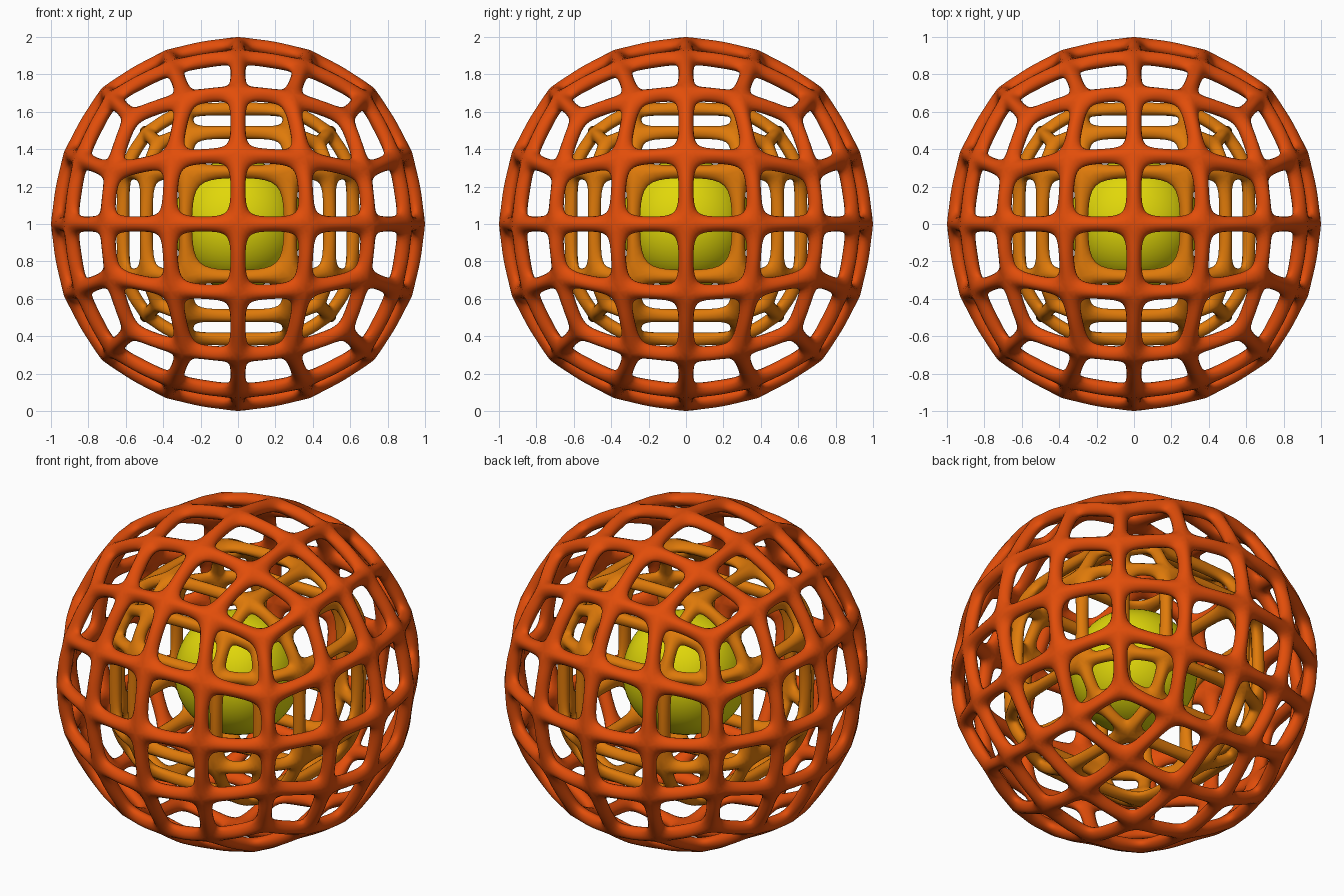
import bpy, bmesh, math
from mathutils import Vector

if "Cube" in bpy.data.objects:
    bpy.data.objects.remove(bpy.data.objects["Cube"])


def material(name, rgb):
    m = bpy.data.materials.new(name)
    m.diffuse_color = (*rgb, 1)
    m.use_nodes = True
    m.node_tree.nodes["Principled BSDF"].inputs["Base Color"].default_value = m.diffuse_color
    return m


def sphere_point(u):
    # equal-angle cube sphere, swelling slightly toward cube edges and corners
    d = Vector([math.tan(c * math.pi / 4) for c in u]).normalized()
    swell = 1 + 0.03 * min(1, (1 / max(abs(c) for c in d) - 1) / 0.414)
    return d * 0.97 * swell


def rounded_cube_point(u, core=0.28, radius=0.335):
    # large face squares with an edge strip split at 45 degrees
    sign = Vector([math.copysign(1, c) for c in u])
    out = Vector([math.copysign(1, c) if abs(c) > 0.9 else 0 for c in u])
    p = sign * core + out.normalized() * radius
    return p.normalized() * (0.735 * 0.8 + p.length * 0.2)


def base_cage(cuts, mapping):
    bm = bmesh.new()
    bmesh.ops.create_cube(bm, size=2)
    bmesh.ops.subdivide_edges(bm, edges=bm.edges[:], cuts=cuts, use_grid_fill=True)
    for v in bm.verts:
        v.co = mapping(v.co.copy())
    bm.normal_update()
    return bm


def lattice(name, cage, w, half_extent, mat):
    # diamond-section bars along every cage edge, with filleted flat nodes
    bm = bmesh.new()
    steps = (0, 0.35, 0.65, 1)
    for f in cage.faces:
        vs = list(f.verts)
        n = len(vs)
        centre = f.calc_center_median()
        inset = []
        for i, v in enumerate(vs):
            a = (vs[i - 1].co - v.co).normalized()
            b = (vs[(i + 1) % n].co - v.co).normalized()
            inset.append(v.co + (a + b) * (w / math.sin(a.angle(b))))
        pulled = [p.lerp(centre, 0.13) for p in inset]
        for i in range(n):
            j = (i + 1) % n
            p, q = vs[i], vs[j]
            top = [(p.co + p.normal * w).lerp(q.co + q.normal * w, t) for t in steps]
            top[0] = p.co + p.normal * w * 0.75
            top[3] = q.co + q.normal * w * 0.75
            bot = [(p.co - p.normal * w).lerp(q.co - q.normal * w, t) for t in steps]
            mid = [inset[i].lerp(inset[j], t) for t in steps]
            mid[0], mid[3] = pulled[i], pulled[j]
            for k in range(3):
                for quad in ((top[k], top[k + 1], mid[k + 1], mid[k]),
                             (bot[k], mid[k], mid[k + 1], bot[k + 1])):
                    bm.faces.new([bm.verts.new(c) for c in quad])
    bmesh.ops.remove_doubles(bm, verts=bm.verts[:], dist=1e-4)
    raw = bpy.data.meshes.new(name)
    bm.to_mesh(raw)
    bm.free()
    cage.free()
    ob = bpy.data.objects.new(name, raw)
    bpy.context.collection.objects.link(ob)
    sub = ob.modifiers.new("smooth", 'SUBSURF')
    sub.levels = sub.render_levels = 2
    # apply, then fit to the wanted size
    dg = bpy.context.evaluated_depsgraph_get()
    mesh = bpy.data.meshes.new_from_object(ob.evaluated_get(dg))
    ob.modifiers.clear()
    ob.data = mesh
    s = half_extent / max(v.co.x for v in mesh.vertices)
    for v in mesh.vertices:
        v.co = v.co * s
    for poly in mesh.polygons:
        poly.use_smooth = True
    mesh.materials.clear()
    mesh.materials.append(mat)
    ob.location.z = 1
    return ob


red = material("red orange", (0.76, 0.075, 0.003))
amber = material("amber", (0.74, 0.195, 0.003))
yellow = material("yellow", (0.75, 0.68, 0.003))

# outer round lattice and middle rounded-cube lattice
lattice("outer_lattice", base_cage(3, sphere_point), 0.06, 1.0, red)
lattice("middle_lattice", base_cage(2, rounded_cube_point), 0.054, 0.65, amber)

# solid round core: a subdivided cube
bpy.ops.mesh.primitive_cube_add(size=0.825, location=(0, 0, 1))
core = bpy.context.object
core.name = "core"
core.data.materials.append(yellow)
sub = core.modifiers.new("round", 'SUBSURF')
sub.levels = sub.render_levels = 4
for poly in core.data.polygons:
    poly.use_smooth = True
